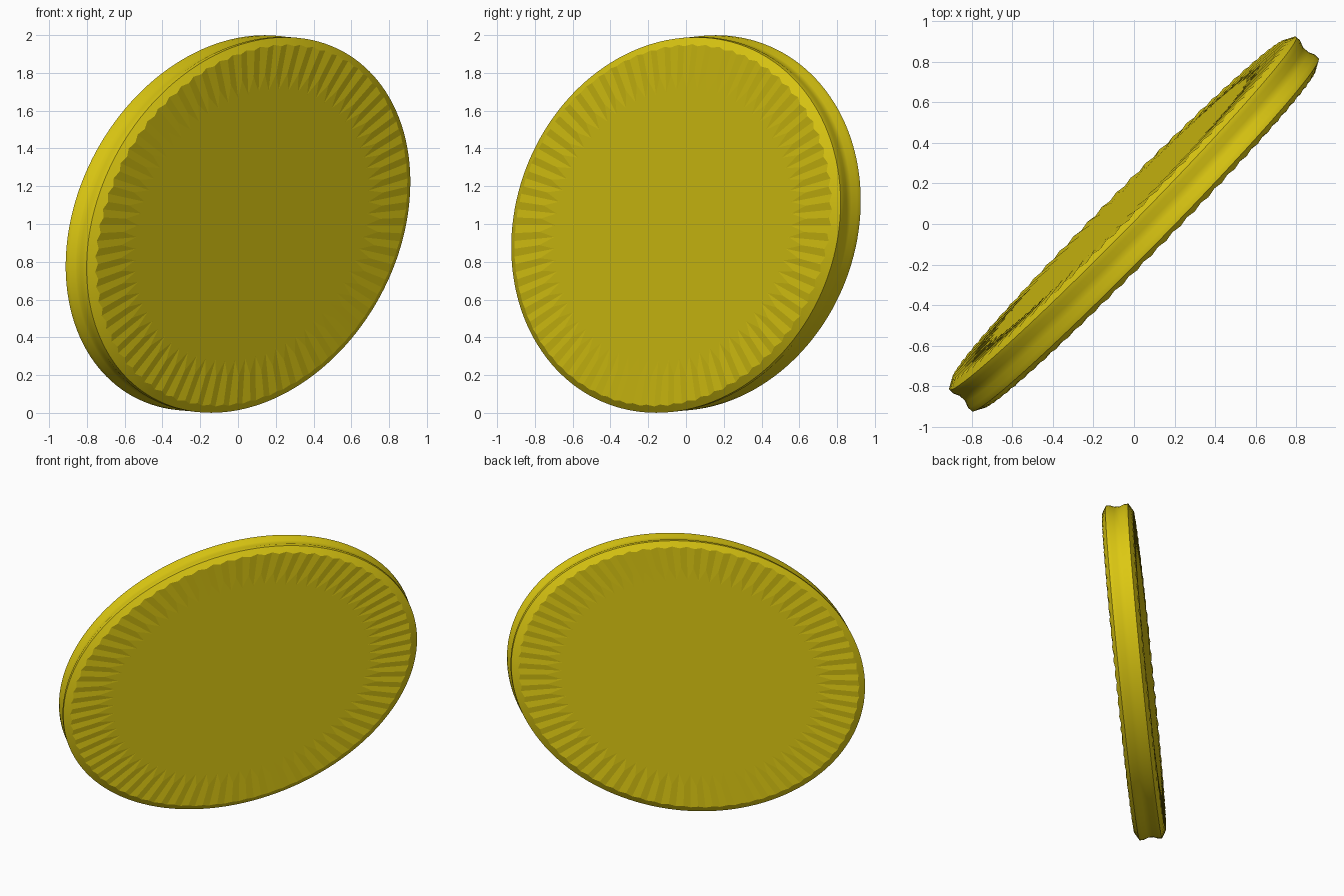
import bpy, bmesh, math
from mathutils import Vector

if "Cube" in bpy.data.objects:
    bpy.data.objects.remove(bpy.data.objects["Cube"])

# Frame of the leaning oval disc: long direction, upward direction, axis
PHI = math.radians(46.06)
LEAN, HALF_LONG, HALF_TALL, SKEW = 0.07, 1.2205, 0.994, 0.173
ALONG = Vector((math.cos(PHI), math.sin(PHI), 0))
UP = Vector((LEAN * math.sin(PHI), -LEAN * math.cos(PHI), 1))
AXIS = Vector((math.sin(PHI), -math.cos(PHI), -LEAN)).normalized()
TEETH = 72
N = TEETH * 2


def point(r, t, h):
    u = HALF_LONG * math.cos(t)
    z = HALF_TALL * (SKEW * math.cos(t) + math.sqrt(1 - SKEW ** 2) * math.sin(t))
    return Vector((0, 0, 1)) + r * (u * ALONG + z * UP) + h * AXIS


gold = bpy.data.materials.new("golden yellow")
gold.diffuse_color = (0.72, 0.58, 0.006, 1)
gold.use_nodes = True
gold.node_tree.nodes["Principled BSDF"].inputs["Base Color"].default_value = gold.diffuse_color

bm = bmesh.new()


def ring(even, odd=None):
    odd = odd or even
    out = []
    for i in range(N):
        r, h = odd if i % 2 else even
        out.append(bm.verts.new(point(r, 2 * math.pi * i / N, h)))
    return out


# Rim profile: flat centre edge, toothed border, sloped lip, shallow groove
rings = []
for s in (1, -1):
    side = [ring((0.72, s * 0.102), (0.81, s * 0.102)),
            ring((0.965, s * 0.098), (0.955, s * 0.107)),
            ring((1.0, s * 0.077)),
            ring((1.0, s * 0.05)),
            ring((0.989, s * 0.018))]
    rings += side if s == 1 else side[::-1]

for k in range(len(rings) - 1):
    a, b = rings[k], rings[k + 1]
    for i in range(N):
        j = (i + 1) % N
        bm.faces.new((a[i], a[j], b[j], b[i]))

# Flat centres as fans
for loop, h in ((rings[0], 0.102), (rings[-1], -0.102)):
    c = bm.verts.new(point(0, 0, h))
    for i in range(N):
        bm.faces.new((c, loop[i], loop[(i + 1) % N]))

bmesh.ops.recalc_face_normals(bm, faces=bm.faces)
mesh = bpy.data.meshes.new("oval_disc")
bm.to_mesh(mesh)
bm.free()
mesh.materials.append(gold)
disc = bpy.data.objects.new("oval_disc", mesh)
bpy.context.collection.objects.link(disc)

# Smooth rim, crisp teeth
bpy.context.view_layer.objects.active = disc
disc.select_set(True)
bpy.ops.object.shade_smooth_by_angle(angle=math.radians(28))
for p in mesh.polygons:
    if abs((p.center - Vector((0, 0, 1))).dot(AXIS)) > 0.096:
        p.use_smooth = False
